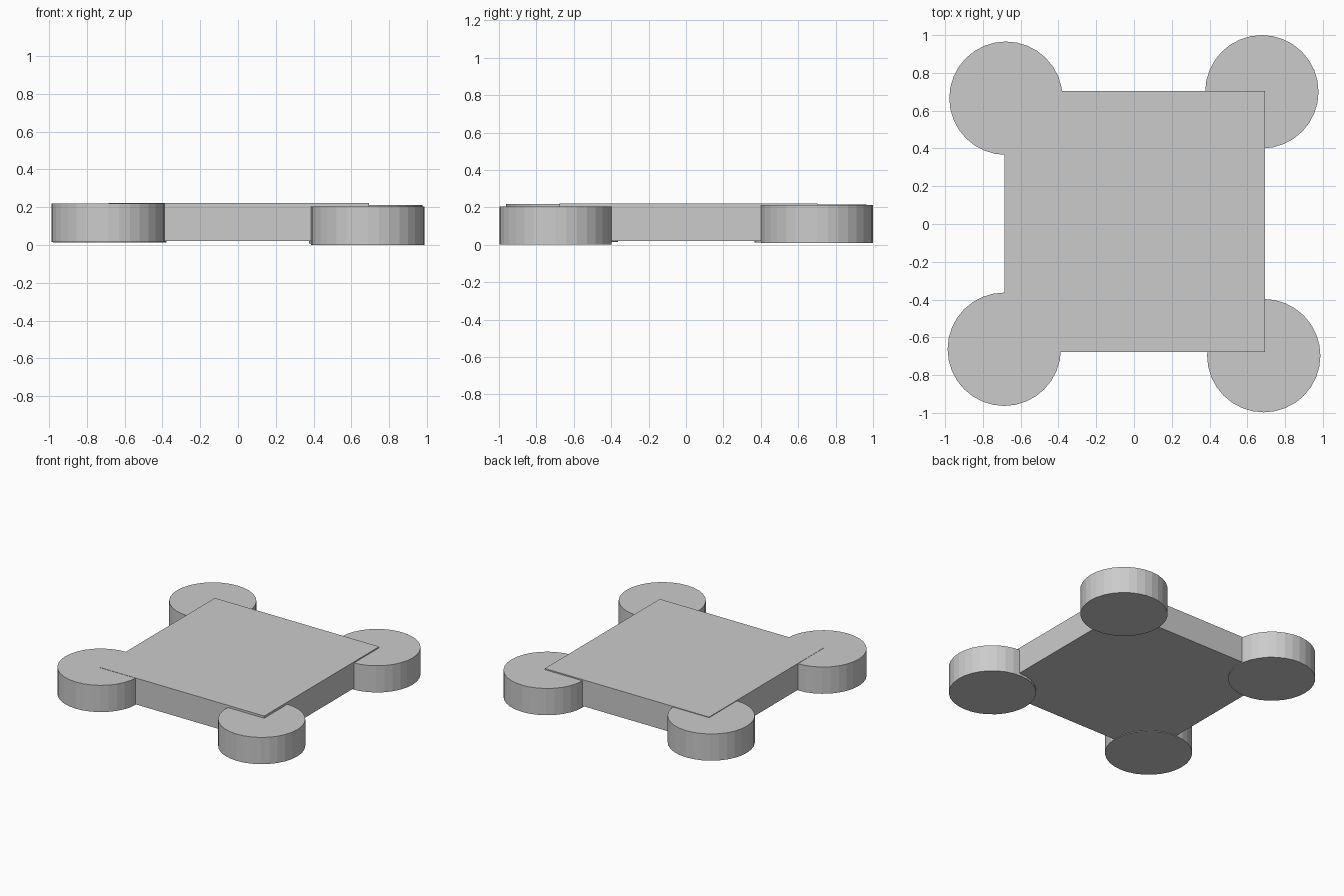
import bpy

if "Cube" in bpy.data.objects:
    bpy.data.objects.remove(bpy.data.objects["Cube"])

THICK = 0.203

# square deck
bpy.ops.mesh.primitive_cube_add(size=1, location=(0.004, 0.013, 0.121))
deck = bpy.context.object
deck.name = "deck"
deck.scale = (1.38, 1.38, 0.2)


# round corner pads, each at a slightly different height
def pad(name, x, y, z):
    bpy.ops.mesh.primitive_cylinder_add(
        vertices=32, radius=0.3, depth=THICK, location=(x, y, z + THICK / 2))
    bpy.context.object.name = name


pad("front_left_pad", -0.687, -0.663, 0.016)
pad("back_left_pad", -0.678, 0.666, 0.013)
pad("back_right_pad", 0.677, 0.70, 0.009)
pad("front_right_pad", 0.687, -0.697, 0.001)
